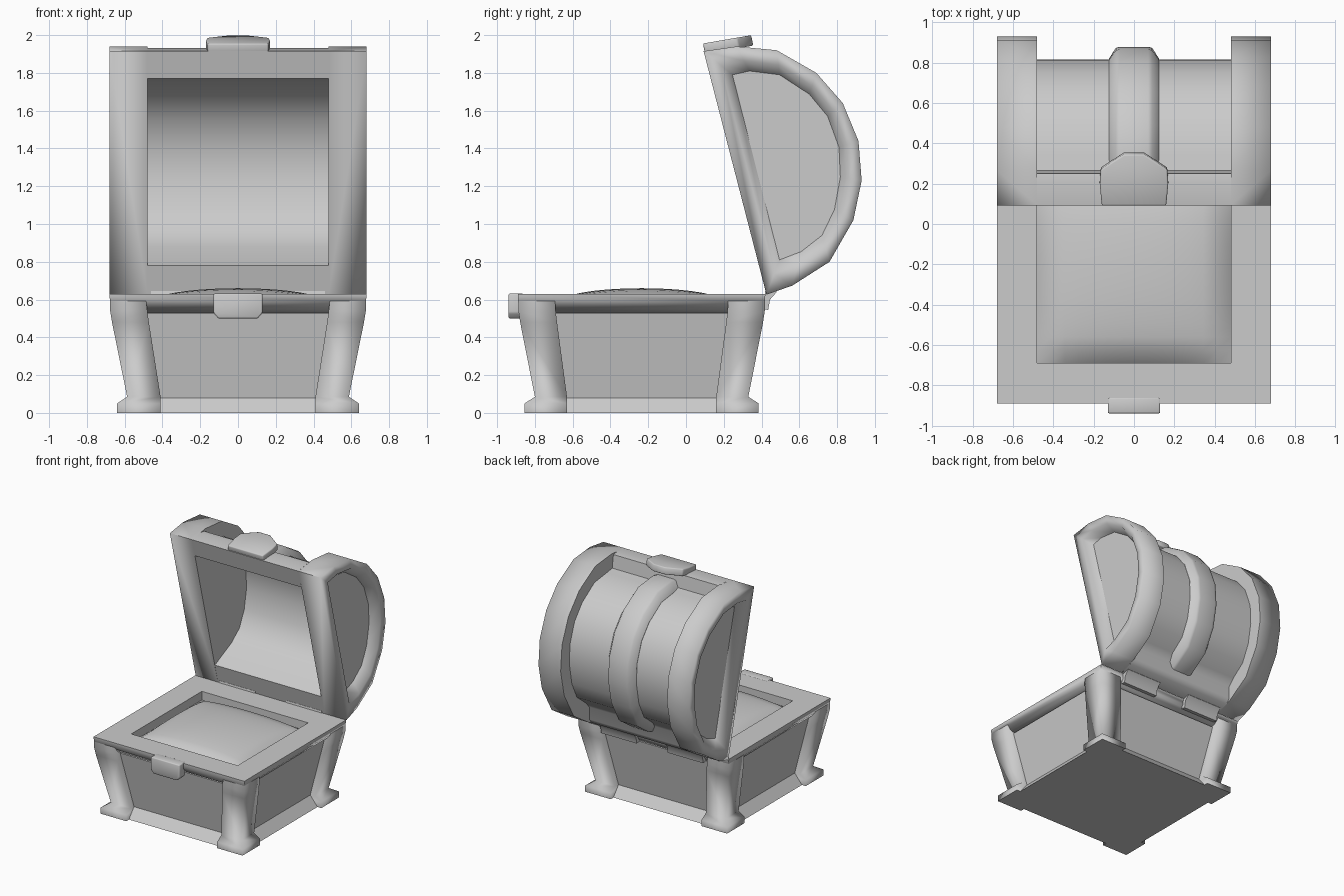
import bpy, bmesh, math

if "Cube" in bpy.data.objects:
    bpy.data.objects.remove(bpy.data.objects["Cube"])

CY = -0.235  # centre of the base in y


def skin(name, rings, caps=True, cyclic=False, bevel=0.0, smooth=100):
    """Join equal-length point rings into a mesh, with optional sharp-edged end caps."""
    bm = bmesh.new()
    vs = [[bm.verts.new(p) for p in r] for r in rings]
    n = len(rings[0])
    for a in range(len(vs) if cyclic else len(vs) - 1):
        A, B = vs[a], vs[(a + 1) % len(vs)]
        for i in range(n):
            j = (i + 1) % n
            bm.faces.new((A[i], A[j], B[j], B[i]))
    if caps and not cyclic:
        for ring in (vs[0], vs[-1]):
            for e in bm.faces.new(ring).edges:
                e.smooth = False
    bmesh.ops.recalc_face_normals(bm, faces=bm.faces)
    if bevel:
        edges = [e for e in bm.edges if len(e.link_faces) == 2 and e.calc_face_angle(0) > 0.6]
        for e in edges:
            e.smooth = True
        bmesh.ops.bevel(bm, geom=edges, offset=bevel, segments=2, profile=0.5,
                        affect='EDGES', clamp_overlap=True)
    return finish(name, bm, smooth)


def finish(name, bm, smooth):
    """Shade smooth, keeping marked edges and edges above the angle sharp."""
    for f in bm.faces:
        f.smooth = True
    for e in bm.edges:
        if len(e.link_faces) == 2 and e.calc_face_angle(0) > math.radians(smooth):
            e.smooth = False
    me = bpy.data.meshes.new(name)
    bm.to_mesh(me)
    bm.free()
    ob = bpy.data.objects.new(name, me)
    bpy.context.collection.objects.link(ob)
    return ob


def rect(x0, x1, y0, y1, z):
    return [(x0, y0, z), (x1, y0, z), (x1, y1, z), (x0, y1, z)]


def at_x(x, profile):
    return [(x, y, z) for y, z in profile]


def lerp(P, Q, t):
    return [(a + (c - a) * t, b + (d - b) * t) for (a, b), (c, d) in zip(P, Q)]


# Base: tapered recessed panels with a flared bottom strip
skin("base_panels", [rect(-x, x, CY - y, CY + y, z) for z, x, y in
                     ((0, .605, .585), (.08, .54, .52), (.53, .625, .60))], smooth=25)

# Base: corner posts with feet
for sx, side in ((-1, "left"), (1, "right")):
    for sy, end in ((-1, "front"), (1, "back")):
        rings = [rect(sx * xi, sx * xo, CY + sy * yi, CY + sy * yo, z) for z, xo, yo, xi, yi in
                 ((0, .64, .62, .41, .395), (.05, .64, .62, .41, .395),
                  (.085, .587, .565, .41, .395), (.48, .667, .643, .472, .448),
                  (.54, .677, .652, .48, .455), (.62, .679, .654, .49, .46))]
        skin(f"{end}_{side}_post", rings)

# Base: mitred rim around the opening
section = ((0, .63), (-.002, .585), (-.03, .55), (-.085, .53), (-.2, .52), (-.2, .63))
rim = [[(sx * (.68 + o), CY + sy * (.655 + o), z) for o, z in section]
       for sx, sy in ((-1, -1), (1, -1), (1, 1), (-1, 1))]
skin("base_rim", rim, cyclic=True, smooth=85)

# Contents: soft mound filling the opening
bm = bmesh.new()
bmesh.ops.create_grid(bm, x_segments=14, y_segments=14, size=1)
for v in bm.verts:
    u, w = v.co.x, v.co.y
    h = math.sqrt(max(0, 1 - u * u) * max(0, 1 - w * w))
    v.co = (u * .48, CY + w * .455, .56 + .1 * h ** .8)
finish("contents_mound", bm, 80)

# Lid side profiles (y, z): outer band and recessed barrel, same point count
OUT = [(.093, 1.915), (.267, 1.94), (.48, 1.92), (.69, 1.80), (.83, 1.64), (.913, 1.44),
       (.93, 1.23), (.886, 1.02), (.76, .80), (.563, .674), (.426, .626)]
INN = [(.246, 1.79), (.336, 1.81), (.495, 1.79), (.653, 1.687), (.75, 1.57), (.81, 1.406),
       (.817, 1.247), (.786, 1.077), (.72, .94), (.61, .854), (.495, .81)]

# Lid: end bands with recessed end panels
for s, side in ((-1, "left"), (1, "right")):
    skin(f"lid_{side}_band", [at_x(s * .48, OUT), at_x(s * .68, OUT),
                              at_x(s * .68, lerp(OUT, INN, .6)),
                              at_x(s * .61, INN)], smooth=92)

# Lid: hollow barrel with front and hinge rims
cavity = [(.45 + (y - .45) * .94, 1.28 + (z - 1.28) * .94) for y, z in INN[1:-1]]
shell = ([OUT[0], (.20, 1.931), (.25, 1.925), (.265, 1.82), INN[1]] + INN[2:-1]
         + [(.56, .80), (.56, .70), (.53, .66), OUT[-1], (.388, .78)] + cavity[::-1] + [(.13, 1.77)])
skin("lid_barrel", [at_x(-.48, shell), at_x(.48, shell)], caps=False, smooth=70)

# Lid: raised centre strap
strap = [at_x(x, lerp(INN, OUT, t) + INN[::-1])
         for x, t in ((-.125, .02), (-.09, .5), (-.07, .55), (.07, .55), (.09, .5), (.125, .02))]
skin("lid_strap", strap)

# Lid latch plate
outline = [(-.16, .09), (-.17, .2), (-.165, .27), (-.12, .30), (-.05, .345),
           (.05, .345), (.12, .30), (.165, .27), (.17, .2), (.16, .09)]
skin("lid_latch", [[(x, y + d * .2, 1.955 + .172 * (y - .087) - d) for x, y in outline]
                   for d in (0, .055)], bevel=.008)

# Base latch plate
plate = [(-.13, .632), (-.13, .53), (-.105, .50), (.105, .50), (.13, .53), (.13, .632)]
skin("base_latch", [[(x, y, z) for x, z in plate] for y in (-.94, -.86)], bevel=.008)

# Hinges
hinge = [(.40, .55), (.435, .545), (.445, .60), (.48, .64), (.47, .66), (.42, .645)]
for s, side in ((-1, "left"), (1, "right")):
    skin(f"{side}_hinge", [at_x(s * .14, hinge), at_x(s * .46, hinge)], smooth=40)
